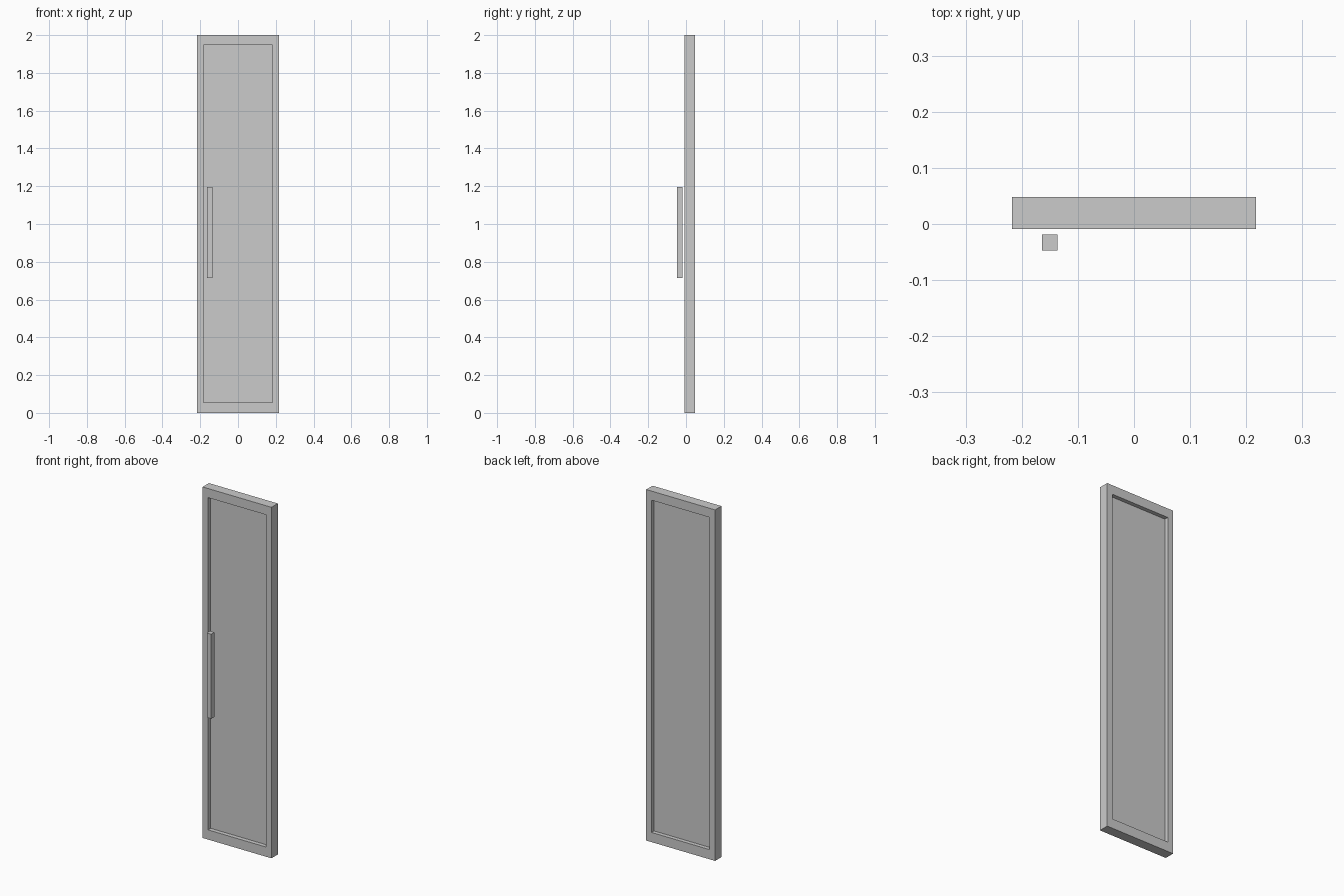
import bpy
import bmesh

if "Cube" in bpy.data.objects:
    bpy.data.objects.remove(bpy.data.objects["Cube"])

grey = bpy.data.materials.new("plain grey")
grey.diffuse_color = (0.6, 0.6, 0.6, 1.0)
grey.use_nodes = True
grey.node_tree.nodes["Principled BSDF"].inputs["Base Color"].default_value = grey.diffuse_color


def add_object(name, bm):
    bmesh.ops.recalc_face_normals(bm, faces=bm.faces)
    mesh = bpy.data.meshes.new(name)
    bm.to_mesh(mesh)
    bm.free()
    mesh.materials.append(grey)
    obj = bpy.data.objects.new(name, mesh)
    bpy.context.collection.objects.link(obj)
    return obj


def box(name, lo, hi):
    bm = bmesh.new()
    bmesh.ops.create_cube(bm, size=1.0)
    for v in bm.verts:
        v.co = [lo[i] if v.co[i] < 0 else hi[i] for i in range(3)]
    return add_object(name, bm)


def rect_frame(name, outer, inner, y0, y1):
    """Rectangular ring; outer and inner are (x0, z0, x1, z1)."""
    bm = bmesh.new()
    loops = []
    for (x0, z0, x1, z1), y in ((outer, y0), (inner, y0), (inner, y1), (outer, y1)):
        corners = ((x0, z0), (x1, z0), (x1, z1), (x0, z1))
        loops.append([bm.verts.new((x, y, z)) for x, z in corners])
    for k in range(4):
        a, b = loops[k], loops[(k + 1) % 4]
        for i in range(4):
            j = (i + 1) % 4
            bm.faces.new((a[i], a[j], b[j], b[i]))
    return add_object(name, bm)


# Door frame with a narrow border
rect_frame("door_frame", (-0.217, 0.0, 0.217, 2.0),
           (-0.183, 0.055, 0.183, 1.948), -0.009, 0.048)

# Thin panel set midway into the frame, recessed on both sides
box("door_panel", (-0.183, 0.015, 0.055), (0.183, 0.025, 1.948))

# Bar handle standing just off the front
box("door_handle", (-0.164, -0.047, 0.715), (-0.136, -0.019, 1.197))
